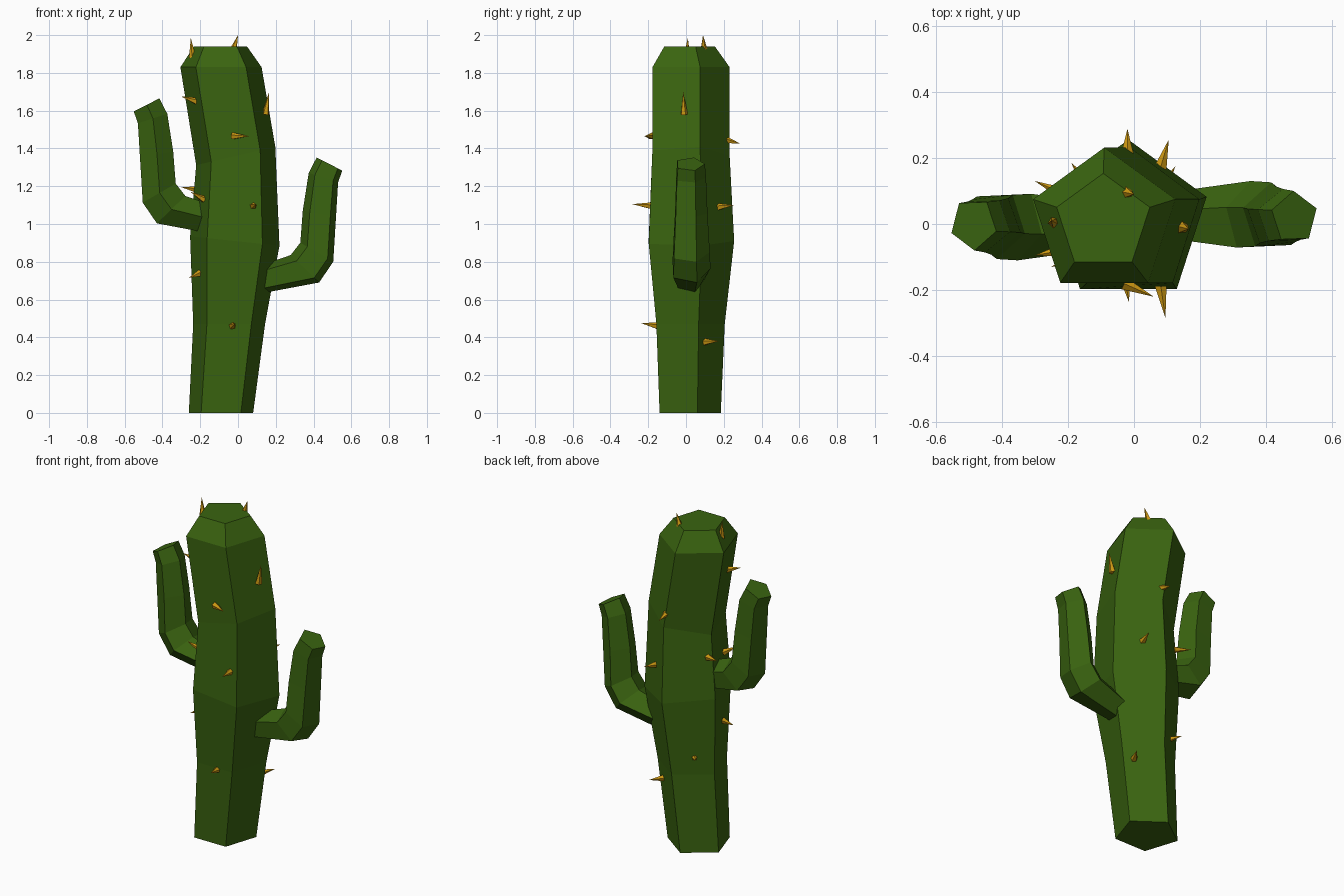
import bpy, bmesh
from math import sin, cos, radians, pi
from mathutils import Vector, Matrix

if "Cube" in bpy.data.objects:
    bpy.data.objects.remove(bpy.data.objects["Cube"], do_unlink=True)


def make_material(name, rgb):
    m = bpy.data.materials.new(name)
    m.use_nodes = True
    m.diffuse_color = (*rgb, 1)
    m.node_tree.nodes["Principled BSDF"].inputs["Base Color"].default_value = (*rgb, 1)
    return m


green = make_material("cactus_green", (0.042, 0.127, 0.005))
gold = make_material("spine_gold", (0.62, 0.32, 0.006))


def finish(bm, name, mat):
    bmesh.ops.recalc_face_normals(bm, faces=bm.faces)
    me = bpy.data.meshes.new(name)
    bm.to_mesh(me)
    bm.free()
    me.materials.append(mat)
    ob = bpy.data.objects.new(name, me)
    bpy.context.collection.objects.link(ob)
    return ob


def stem(name, rings, phase, place=Matrix()):
    """Five-sided tube through rings of (x, z, radius, tilt in degrees)."""
    bm = bmesh.new()
    loops = []
    for x, z, r, tilt in rings:
        u = Vector((cos(radians(tilt)), 0, sin(radians(tilt))))
        loop = []
        for i in range(5):
            a = radians(phase) + i * 2 * pi / 5
            co = Vector((x, 0, z)) + u * r * cos(a) + Vector((0, r * sin(a), 0))
            loop.append(bm.verts.new(place @ co))
        loops.append(loop)
    for lo, hi in zip(loops, loops[1:]):
        for i in range(5):
            j = (i + 1) % 5
            bm.faces.new((lo[i], lo[j], hi[j], hi[i]))
    bm.faces.new(loops[0])
    bm.faces.new(loops[-1])
    return finish(bm, name, green)


# Trunk, swaying and swelling toward the middle
stem("trunk", [
    (-0.09, 0, 0.179, 0), (-0.047, 0.47, 0.2, 0), (-0.017, 0.91, 0.25, -6),
    (-0.012, 1.36, 0.226, 13), (-0.09, 1.83, 0.226, 0), (-0.093, 1.94, 0.148, 0),
], 90, Matrix.Translation((0, 0.005, 0)))

# Two arms: the same bent shape, one turned half round and raised
arm = [
    (0.1, 0.7, 0.075, -83), (0.355, 0.762, 0.11, -44), (0.418, 0.85, 0.106, -30),
    (0.432, 1.055, 0.094, -10), (0.453, 1.245, 0.086, -18), (0.485, 1.317, 0.08, -27),
]
stem("left_arm", arm, 20, Matrix.Translation((0, 0.02, 0)))
stem("right_arm", arm, 20, Matrix.Translation((0, 0, 0.313)) @ Matrix.Rotation(pi, 4, "Z"))

# Spines: base point, tip point
spines = [
    ((-0.24, 0.005, 1.88), (-0.25, 0.01, 1.985)),
    ((-0.025, 0.095, 1.92), (0, 0.09, 2.0)),
    ((-0.22, -0.08, 1.65), (-0.3, -0.095, 1.675)),
    ((0.145, -0.01, 1.58), (0.165, -0.015, 1.7)),
    ((-0.03, -0.18, 1.465), (0.06, -0.22, 1.465)),
    ((0.08, -0.18, 1.095), (0.095, -0.285, 1.105)),
    ((-0.18, -0.1, 1.13), (-0.25, -0.13, 1.17)),
    ((-0.21, 0.09, 1.18), (-0.3, 0.13, 1.195)),
    ((-0.2, -0.06, 0.74), (-0.26, -0.085, 0.715)),
    ((-0.03, -0.15, 0.46), (-0.015, -0.237, 0.475)),
    ((0.08, 0.095, 0.375), (0.125, 0.175, 0.38)),
    ((0.08, 0.17, 1.09), (0.105, 0.255, 1.1)),
    ((-0.02, 0.21, 1.445), (-0.02, 0.288, 1.425)),
    ((-0.14, 0.12, 0.57), (-0.19, 0.185, 0.585)),
]
for n, (base, tip) in enumerate(spines, 1):
    base, tip = Vector(base), Vector(tip)
    axis = tip - base
    bm = bmesh.new()
    bmesh.ops.create_cone(
        bm, cap_ends=True, segments=5, radius1=0.02, radius2=0, depth=axis.length,
        matrix=Matrix.Translation((base + tip) / 2) @ axis.to_track_quat("Z", "Y").to_matrix().to_4x4())
    bmesh.ops.remove_doubles(bm, verts=bm.verts, dist=0.0001)
    finish(bm, f"spine_{n}", gold)
